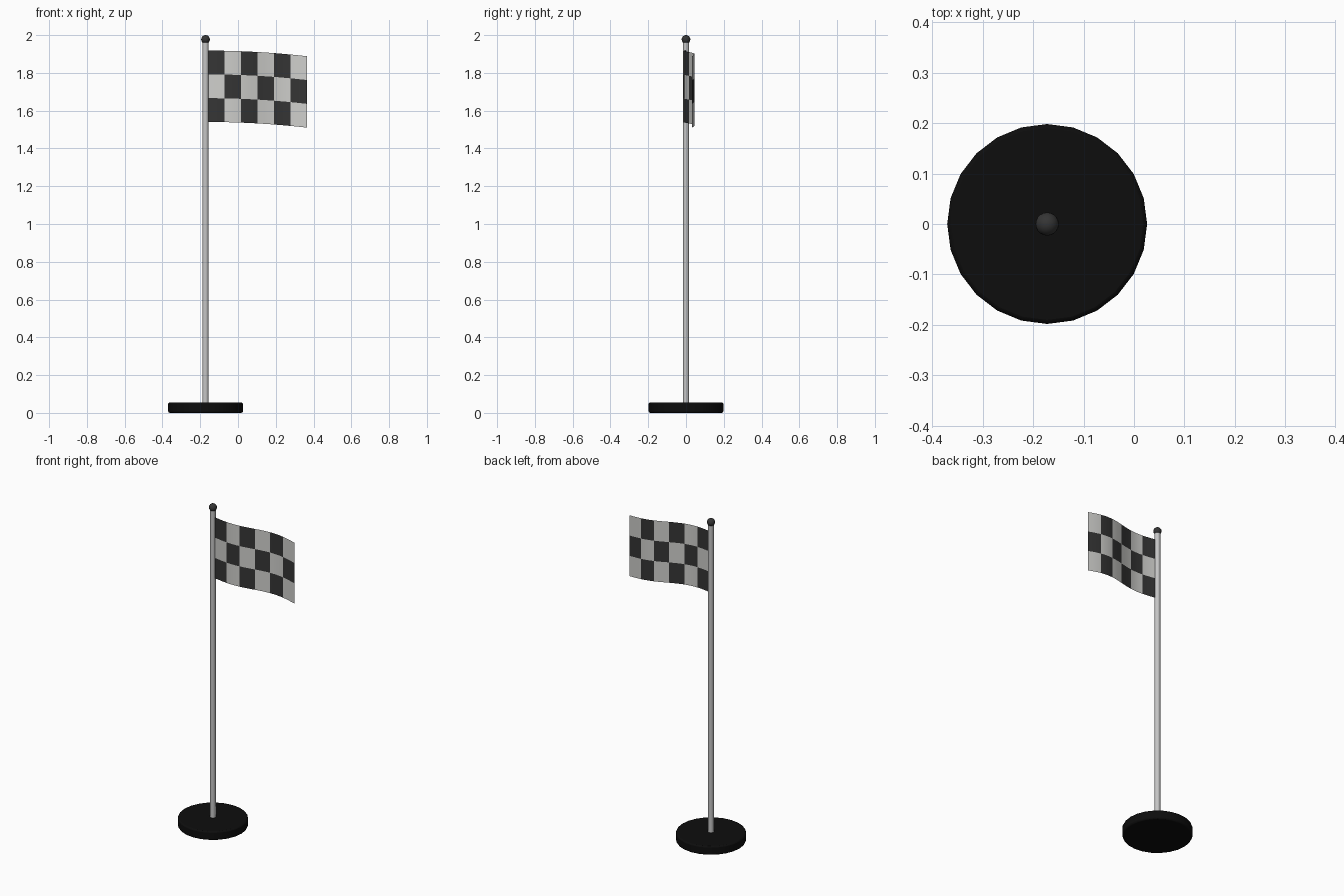
import bpy, bmesh, math

cube = bpy.data.objects.get("Cube")
if cube:
    bpy.data.objects.remove(cube, do_unlink=True)

POLE_X = -0.172


def material(name, rgb):
    m = bpy.data.materials.new(name)
    m.use_nodes = True
    m.diffuse_color = (*rgb, 1)
    m.node_tree.nodes["Principled BSDF"].inputs["Base Color"].default_value = (*rgb, 1)
    return m


black = material("black rubber", (0.004, 0.004, 0.004))
grey = material("pole grey", (0.56, 0.56, 0.56))
dark = material("charcoal", (0.035, 0.035, 0.035))
light = material("off white", (0.62, 0.62, 0.6))


def finish(name, mat, angle):
    ob = bpy.context.object
    ob.name = name
    ob.data.materials.append(mat)
    bpy.ops.object.shade_smooth_by_angle(angle=math.radians(angle))
    return ob


# Round weighted base with softened rims
bpy.ops.mesh.primitive_cylinder_add(vertices=24, radius=0.198, depth=0.055,
                                    location=(POLE_X, 0, 0.0275))
base = finish("base", black, 30)
bevel = base.modifiers.new("rim", 'BEVEL')
bevel.width, bevel.segments = 0.008, 2
bevel.limit_method = 'ANGLE'

# Pole
bpy.ops.mesh.primitive_cylinder_add(vertices=16, radius=0.016, depth=1.92,
                                    location=(POLE_X, 0, 1.01))
finish("pole", grey, 40)

# Ball on top of the pole
bpy.ops.mesh.primitive_uv_sphere_add(segments=20, ring_count=12, radius=0.023,
                                     location=(POLE_X, 0, 1.977))
finish("finial", dark, 60)

# Waving checkered flag: a thin sheet, droop and ripple along its length
COLS, ROWS, SUB = 6, 3, 4


def flag_point(u, v):
    ripple = 0.032 * u - 0.02 * math.sin(2 * math.pi * u)
    droop = 0.03 * u ** 2
    return (-0.158 + 0.524 * u, ripple, 1.918 - droop - 0.378 * v)


bm = bmesh.new()
nu, nv = COLS * SUB, ROWS * SUB
grid = [[bm.verts.new(flag_point(i / nu, j / nv)) for j in range(nv + 1)]
        for i in range(nu + 1)]
for i in range(nu):
    for j in range(nv):
        f = bm.faces.new((grid[i][j], grid[i][j + 1],
                          grid[i + 1][j + 1], grid[i + 1][j]))
        f.material_index = (i // SUB + j // SUB) % 2
        f.smooth = True
mesh = bpy.data.meshes.new("flag")
bm.to_mesh(mesh)
bm.free()
mesh.materials.append(dark)
mesh.materials.append(light)
bpy.context.collection.objects.link(bpy.data.objects.new("flag", mesh))
